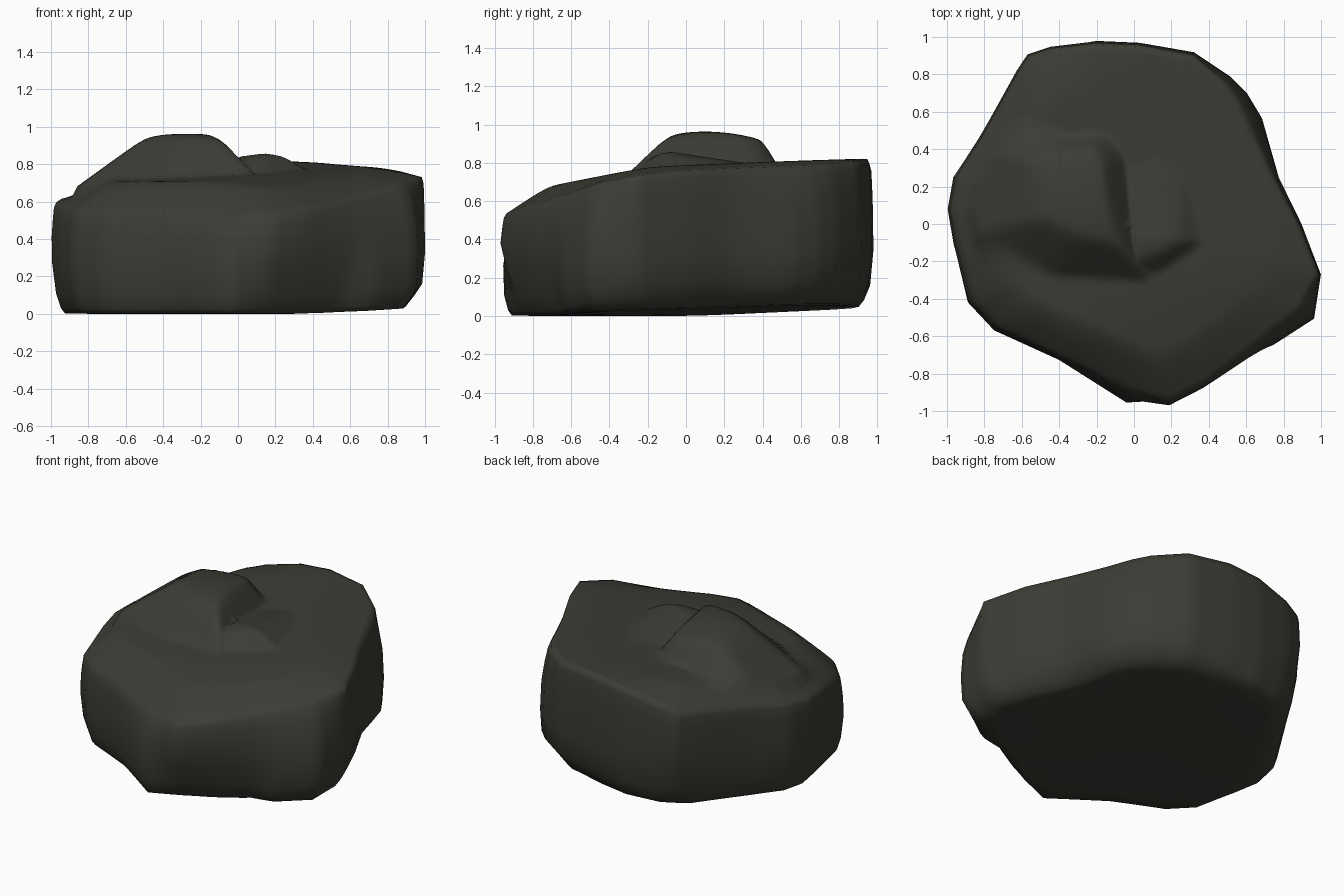
import bpy, bmesh, math
from mathutils import Vector

if "Cube" in bpy.data.objects:
    bpy.data.objects.remove(bpy.data.objects["Cube"])

# Widest outline, counter-clockwise: x, y, rim height, rim inset, extra foot inset
OUTLINE = [
    (1.00, -.27, .735, .01, .00), (.97, -.51, .70, .10, .00), (.75, -.65, .65, .07, .00),
    (.62, -.72, .62, .04, .06), (.37, -.88, .57, .015, .08), (.19, -.975, .54, .03, .09),
    (-.04, -.955, .54, .09, -.02), (-.40, -.725, .55, .02, -.01), (-.75, -.57, .545, .03, .00),
    (-.89, -.42, .55, .03, .00), (-.97, -.10, .58, .02, .01), (-1.0, .08, .60, .02, .01),
    (-.97, .25, .62, .02, .01), (-.83, .46, .65, .015, .00), (-.63, .82, .69, .015, .03),
    (-.57, .91, .70, .015, .06), (-.45, .95, .74, .015, .03), (-.20, .98, .80, .015, .00),
    (.03, .97, .825, .015, .00), (.32, .92, .815, .02, .00), (.52, .79, .80, .05, .00),
    (.61, .70, .79, .07, .00), (.69, .57, .785, .09, .00), (.78, .25, .775, .03, .01),
    (.90, .00, .765, .02, .01)]
SUB = 4
RINGS = 34


def smooth(t):
    t = max(0.0, min(1.0, t))
    return t * t * (3 - 2 * t)


def softmin(k, *values):
    m = min(values)
    return m - k * math.log(sum(math.exp((m - v) / k) for v in values))


def plateau(x, y):
    """Gently tilted top, falling away to the front and left."""
    return softmin(.008, .765 + .05 * x + .07 * y, .825 + .2 * y,
                   .98 + .35 * x, .805 + .03 * y - .01 * x)


def mound(x, y):
    """Large lump, left of centre."""
    dome = .967 - .35 * (x + .27) ** 2 - .5 * (y - .1) ** 2
    return softmin(.015, dome,
                   1.305 + .72 * x,                    # long left slope
                   .80 - 1.35 * x - .25 * y,           # steep right drop
                   1.06 + 1.05 * y + .1 * x,           # front slope
                   1.66 - 1.75 * y + .15 * x,          # back drop
                   1.17 + .5 * x + .8 * y,             # front left
                   1.11 - 1.0 * x - 1.0 * y)           # back right


def knob(x, y):
    """Small lump, right of centre."""
    return softmin(.008, .862 - .12 * abs(x - .14) - .15 * abs(y + .08),
                   .84 + 1.0 * x, .99 - .62 * x - .1 * y,
                   1.01 + .95 * y - .1 * x, 1.0 + .9 * y - .55 * (x - .12))


def top_height(x, y, t, rim):
    base = plateau(x, y)
    h = base + (rim - base) * max(0, (t - .72) / .28) ** 1.7
    return max(h, mound(x, y), knob(x, y)) if t < .9 else h


# Resample the outline
pts = []
for i, a in enumerate(OUTLINE):
    b = OUTLINE[(i + 1) % len(OUTLINE)]
    for k in range(SUB):
        pts.append([p + (q - p) * k / SUB for p, q in zip(a, b)])
n = len(pts)

bm = bmesh.new()
rings = []


def add_ring(fn):
    rings.append([bm.verts.new(fn(*p)) for p in pts])


def scaled(x, y, d):
    r = math.hypot(x, y)
    return x * (r - d) / r, y * (r - d) / r


def floor_z(x, y):
    return max(.004, .024 + .024 * x + .038 * y)


def foot(x, y):
    """Extra undercut of the lower edge on the right and back."""
    return smooth((x + .6 * y) / 1.1)


# Underside, foot chamfer and walls
def under(s):
    return lambda x, y, z, d, e: (x * s, y * s, floor_z(x * s, y * s))


def wall(inset, f_inset, z0, f_z, cut):
    def fn(x, y, z, d, e):
        u, v = scaled(x, y, inset + f_inset * foot(x, y) + e * cut)
        return u, v, z0 + f_z * foot(x, y) + floor_z(x, y) * .8
    return fn


add_ring(under(.45))
add_ring(under(.8))
add_ring(wall(.065, .05, .004, .01, 1))
add_ring(wall(.045, .02, .03, .045, .95))
add_ring(wall(.02, -.005, .11, .03, .75))


def upper_wall(f, k, cut):
    def fn(x, y, z, d, e):
        u, v = scaled(x, y, d * k + e * cut)
        return u, v, .15 + (z - .15) * f
    return fn


add_ring(upper_wall(.3, .08, .35))
add_ring(upper_wall(.6, .2, 0))
add_ring(upper_wall(.8, .5, 0))
add_ring(upper_wall(.94, .8, 0))

# Top surface in shrinking rings
for j in range(RINGS):
    t = 1 - j / RINGS

    def fn(x, y, z, d, e, t=t):
        u, v = scaled(x, y, d + .008)
        u, v = u * t, v * t
        return u, v, top_height(u, v, t, z)
    add_ring(fn)

for lo, hi in zip(rings, rings[1:]):
    for i in range(n):
        j = (i + 1) % n
        bm.faces.new((lo[i], lo[j], hi[j], hi[i]))
for ring, z in ((rings[0], floor_z(0, 0)), (rings[-1], top_height(0, 0, 0, .8))):
    c = bm.verts.new((0, 0, z))
    for i in range(n):
        bm.faces.new((ring[i], ring[(i + 1) % n], c))
bmesh.ops.recalc_face_normals(bm, faces=bm.faces)

# Rest on the ground
low = min(v.co.z for v in bm.verts)
bmesh.ops.translate(bm, verts=bm.verts, vec=Vector((0, 0, -low)))

mesh = bpy.data.meshes.new("boulder")
bm.to_mesh(mesh)
bm.free()
mesh.polygons.foreach_set("use_smooth", [True] * len(mesh.polygons))
boulder = bpy.data.objects.new("boulder", mesh)
bpy.context.collection.objects.link(boulder)

stone = bpy.data.materials.new("dark olive stone")
stone.diffuse_color = (.046, .044, .035, 1)
stone.use_nodes = True
stone.node_tree.nodes["Principled BSDF"].inputs["Base Color"].default_value = stone.diffuse_color
mesh.materials.append(stone)
